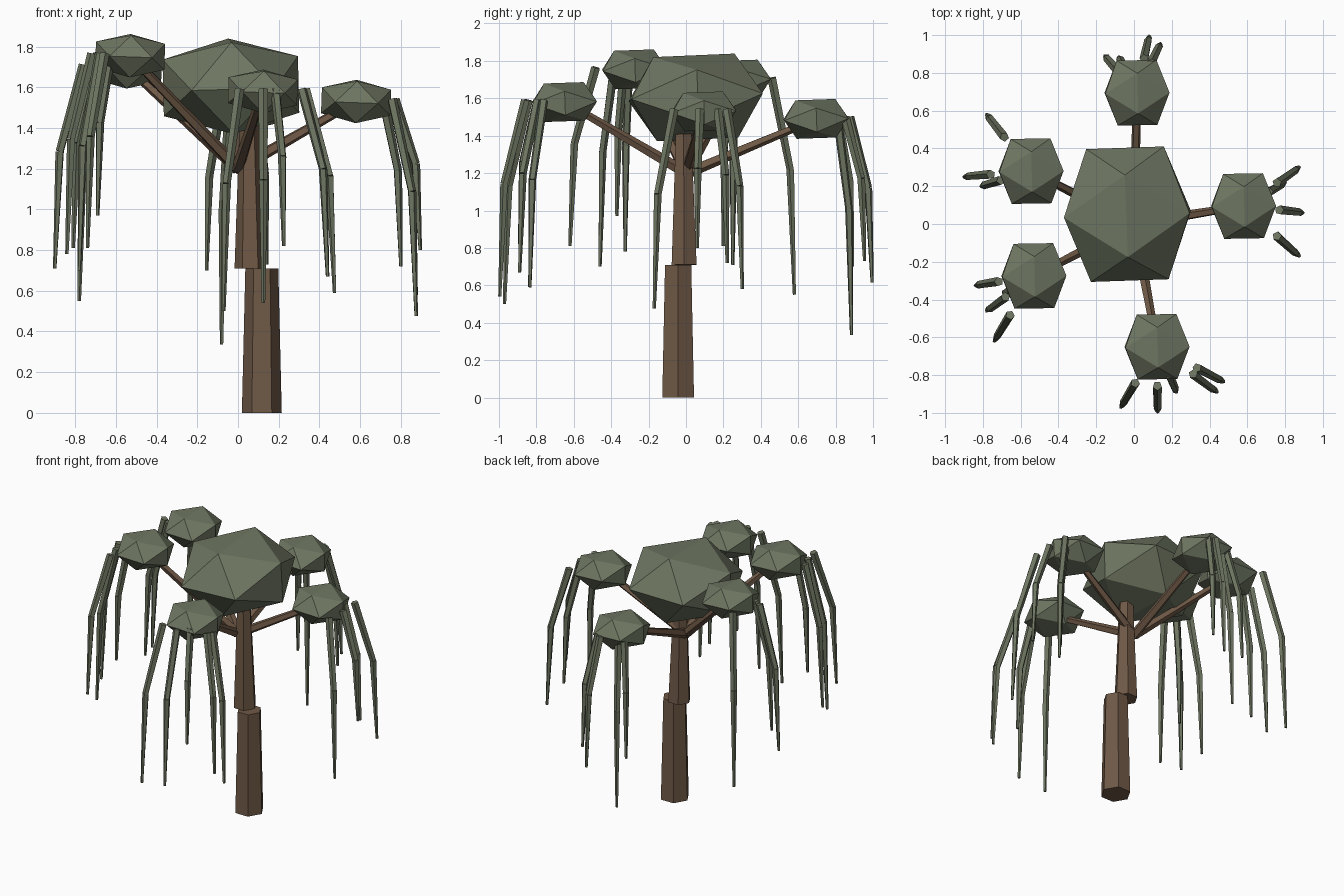
import bpy, bmesh
from math import radians
from mathutils import Vector, Matrix, Euler

if "Cube" in bpy.data.objects:
    bpy.data.objects.remove(bpy.data.objects["Cube"])


def material(name, rgb):
    m = bpy.data.materials.new(name)
    m.diffuse_color = (*rgb, 1)
    m.use_nodes = True
    m.node_tree.nodes["Principled BSDF"].inputs["Base Color"].default_value = m.diffuse_color
    return m


BARK = material("bark", (0.16, 0.10, 0.062))
LEAF = material("leaf", (0.155, 0.18, 0.12))


def finish(name, bm, mat):
    bmesh.ops.recalc_face_normals(bm, faces=bm.faces)
    me = bpy.data.meshes.new(name)
    bm.to_mesh(me)
    bm.free()
    me.materials.append(mat)
    ob = bpy.data.objects.new(name, me)
    bpy.context.collection.objects.link(ob)
    return ob


def taper(bm, a, b, ra, rb, sides, spin=0):
    """Add a closed tapered prism running from a to b."""
    a, b = Vector(a), Vector(b)
    d = b - a
    rot = Vector((0, 0, 1)).rotation_difference(d).to_matrix().to_4x4()
    mat = Matrix.Translation((a + b) / 2) @ rot @ Matrix.Rotation(radians(spin), 4, 'Z')
    bmesh.ops.create_cone(bm, cap_ends=True, segments=sides, radius1=ra,
                          radius2=rb, depth=d.length, matrix=mat)


def clump(name, centre, half, tilt=(0, 0, 0)):
    """Flattened icosahedron (golden rectangle corners) with given half extents."""
    k = 0.618
    bm = bmesh.new()
    rot = Euler([radians(t) for t in tilt]).to_matrix()
    for s in (-1, 1):
        for t in (-1, 1):
            for p in ((s * k, t, 0), (s, 0, t * k), (0, s * k, t)):
                v = Vector([p[i] * half[i] for i in range(3)])
                bm.verts.new(Vector(centre) + rot @ v)
    bmesh.ops.convex_hull(bm, input=bm.verts)
    finish(name, bm, LEAF)


# Trunk: two offset hexagonal sections
for name, a, b, ra, rb in (
        ("trunk_lower", (0.117, -0.042, 0), (0.117, -0.042, 0.71), 0.098, 0.081),
        ("trunk_upper", (0.06, -0.01, 0.71), (0.055, -0.013, 1.41), 0.077, 0.048)):
    bm = bmesh.new()
    taper(bm, a, b, ra, rb, 6, 30)
    ob = finish(name, bm, BARK)
    # put hexagon corners on the x axis
    xs = [v.co.x - a[0] for v in ob.data.vertices if v.co.z < a[2] + 0.1]
    if max(xs) < ra * 0.95:
        c = Vector(a)
        ob.data.transform(Matrix.Translation(c) @ Matrix.Rotation(radians(30), 4, 'Z')
                          @ Matrix.Translation(-c))

# Main crown
clump("crown", (-0.035, 0.052, 1.605), (0.333, 0.352, 0.225), (2.5, -1.5, 2))

# Outer clumps: centre, then tips of the hanging fronds
CLUMPS = {
    "east": ((0.58, 0.095, 1.53),
             [(0.875, -0.17, 0.476), (0.895, 0.06, 0.80), (0.80, 0.22, 0.72), (0.875, 0.30, 0.58)]),
    "north": ((0.016, 0.695, 1.49),
              [(-0.155, 0.89, 0.70), (-0.08, 0.885, 0.335), (0.08, 0.995, 0.615), (0.14, 0.955, 0.73)]),
    "northwest": ((-0.545, 0.28, 1.70),
                  [(-0.90, 0.25, 0.71), (-0.81, 0.20, 0.81), (-0.78, 0.58, 0.55)]),
    "southwest": ((-0.53, -0.275, 1.755),
                  [(-0.84, -0.325, 0.78), (-0.78, -0.46, 0.70), (-0.74, -0.62, 0.81), (-0.69, -0.37, 0.97)]),
    "south": ((0.122, -0.65, 1.58),
              [(0.475, -0.835, 0.59), (0.44, -0.89, 0.67), (0.125, -0.995, 0.54),
               (-0.07, -0.97, 0.50), (0.225, -0.89, 0.82)]),
}
for name, (centre, tips) in CLUMPS.items():
    c = Vector(centre)
    clump("clump_" + name, c, (0.17, 0.172, 0.103), (2, 2, 1))

    # Branch carrying the clump
    bm = bmesh.new()
    taper(bm, (0, 0, 1.2), c, 0.032, 0.02, 5)
    finish("branch_" + name, bm, BARK)

    # Fronds: a splayed upper piece and a drooping tip
    bm = bmesh.new()
    for tip in tips:
        t = Vector(tip)
        start = c.lerp(t, 0.6)
        start.z = c.z + 0.01
        knee = c.lerp(t, 0.93)
        knee.z = c.z + (t.z - c.z) * 0.42
        taper(bm, start, knee, 0.025, 0.021, 5)
        taper(bm, knee, t, 0.022, 0.009, 5)
    finish("fronds_" + name, bm, LEAF)
